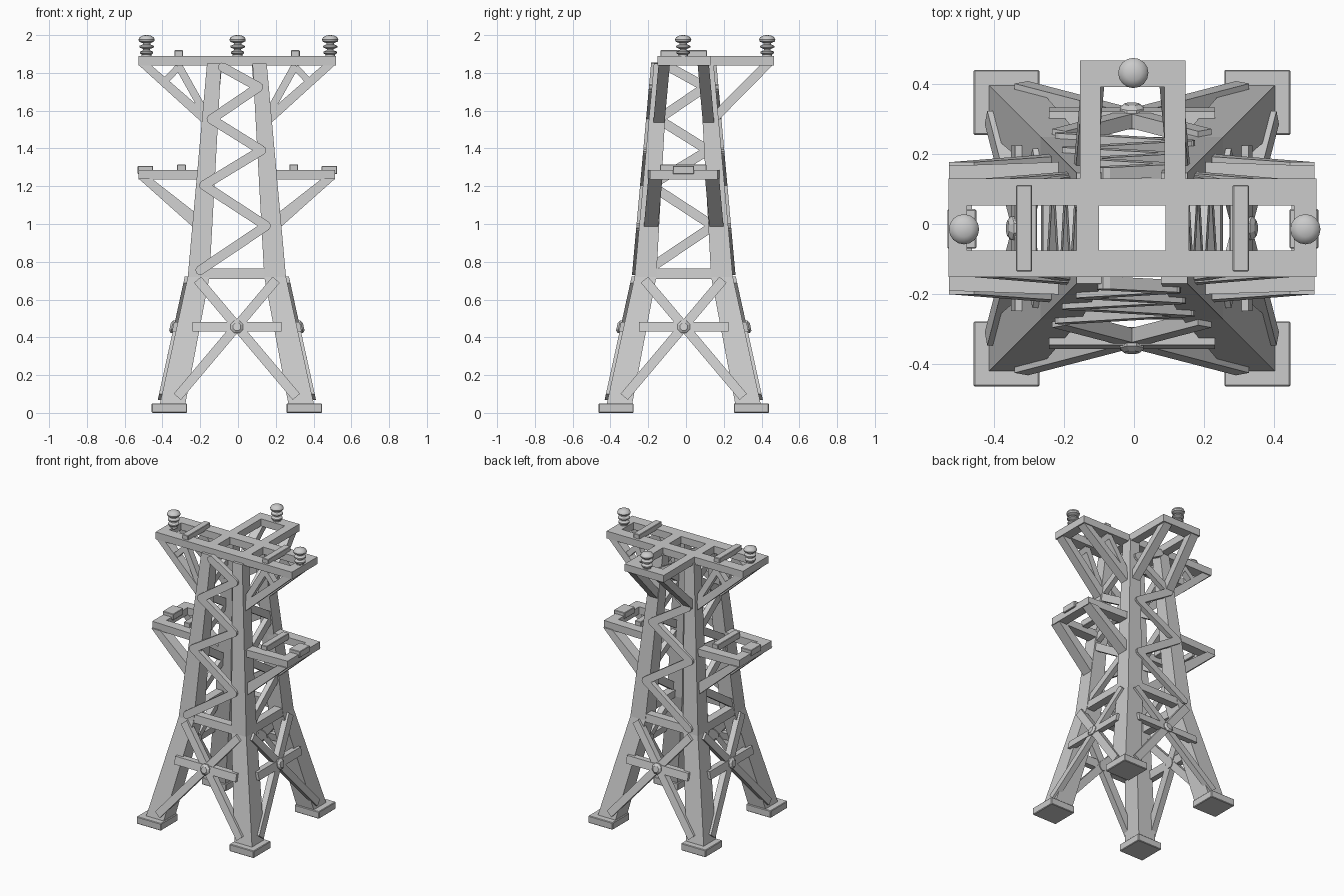
import bpy, bmesh, math

if "Cube" in bpy.data.objects:
    bpy.data.objects.remove(bpy.data.objects["Cube"])

CX, CY = -0.006, -0.012          # tower axis
steel = bpy.data.materials.new("light_grey_steel")
steel.diffuse_color = (0.6, 0.6, 0.6, 1)
steel.use_nodes = True
steel.node_tree.nodes["Principled BSDF"].inputs["Base Color"].default_value = steel.diffuse_color


def half(z):
    """Half width of the tower at height z."""
    if z < 0.72:
        return 0.407 + (0.26 - 0.407) * (z - 0.05) / 0.67
    return 0.26 + (0.157 - 0.26) * (z - 0.72) / 1.14


def loft(bm, *rings):
    rows = [[bm.verts.new(p) for p in r] for r in rings]
    n = len(rows[0])
    bm.faces.new(rows[0])
    bm.faces.new(rows[-1])
    for a, b in zip(rows, rows[1:]):
        for i in range(n):
            bm.faces.new((a[i], a[(i + 1) % n], b[(i + 1) % n], b[i]))


def box(bm, x0, x1, y0, y1, z0, z1):
    loft(bm, *[[(x0, y0, z), (x1, y0, z), (x1, y1, z), (x0, y1, z)] for z in (z0, z1)])


def finish(name, bm, bevel=0):
    bmesh.ops.recalc_face_normals(bm, faces=bm.faces)
    me = bpy.data.meshes.new(name)
    bm.to_mesh(me)
    bm.free()
    me.materials.append(steel)
    ob = bpy.data.objects.new(name, me)
    bpy.context.collection.objects.link(ob)
    if bevel:
        m = ob.modifiers.new("bevel", 'BEVEL')
        m.width, m.segments = bevel, 1
    return ob


def on_side(side, a, z, d):
    """Point on a leaning tower side: a across, z up, d outward."""
    r = half(z) + d
    x, y = {"front": (a, -r), "back": (a, r), "right": (r, a), "left": (-r, a)}[side]
    return (CX + x, CY + y, z)


def plate(bm, side, poly, d0, d1):
    loft(bm, *[[on_side(side, a, z, d) for a, z in poly] for d in (d0, d1)])


def strip(p, q, w, round_end):
    """Flat bar outline from p to q."""
    t = math.atan2(q[1] - p[1], q[0] - p[0])
    angs = (-90, -45, 0, 45, 90) if round_end else (-90, 90)
    out = []
    for c, base in ((q, t), (p, t + math.pi)):
        out += [(c[0] + w / 2 * math.cos(base + math.radians(k)),
                 c[1] + w / 2 * math.sin(base + math.radians(k))) for k in angs]
    return out


SIDES = ("front", "back", "right", "left")

# feet
bm = bmesh.new()
for sx in (-1, 1):
    for sy in (-1, 1):
        x, y = CX + sx * 0.357, CY + sy * 0.358
        box(bm, x - 0.094, x + 0.094, y - 0.093, y + 0.093, 0, 0.05)
finish("feet", bm, 0.004)

# corner legs
bm = bmesh.new()
for sx in (-1, 1):
    for sy in (-1, 1):
        rings = []
        for z, w in ((0.04, 0.135), (0.72, 0.115), (1.85, 0.075)):
            o = half(z)
            i = o - w
            rings.append([(CX + sx * u, CY + sy * v, z)
                          for u, v in ((o, o), (i, o), (i, i), (o, i))])
        loft(bm, *rings)
finish("legs", bm)

# waist beams, cross braces and hubs on every side
beams, braces, hubs = bmesh.new(), bmesh.new(), bmesh.new()
for s in SIDES:
    plate(beams, s, [(-0.17, 0.71), (0.17, 0.71), (0.17, 0.765), (-0.17, 0.765)], -0.06, -0.003)
    for m in (-1, 1):
        plate(braces, s, strip((-0.315 * m, 0.085), (0.208 * m, 0.705), 0.05, False), -0.025, 0.016)
    plate(braces, s, [(-0.236, 0.43), (0.236, 0.43), (0.236, 0.482), (-0.236, 0.482)], -0.02, 0.02)
    ring = [(math.cos(k * math.pi / 4 + math.pi / 8), math.sin(k * math.pi / 4 + math.pi / 8)) for k in range(8)]
    loft(hubs, *[[on_side(s, r * c, 0.456 + r * v, d) for c, v in ring]
                 for r, d in ((0.036, -0.03), (0.036, 0.025), (0.022, 0.036))])
finish("waist_beams", beams)
finish("cross_braces", braces)
finish("brace_hubs", hubs)

# zigzag lattice, proud on front and back, set in on the sides
path = [(-0.075, 1.83), (0.115, 1.725), (-0.135, 1.555), (0.13, 1.39),
        (-0.175, 1.205), (0.155, 0.99), (-0.195, 0.755)]
for s in SIDES:
    bm = bmesh.new()
    d0, d1 = (-0.02, 0.015) if s in ("front", "back") else (-0.045, -0.01)
    for p, q in zip(path, path[1:]):
        plate(bm, s, strip(p, q, 0.05, True), d0, d1)
    finish(s + "_zigzag", bm)

# top crossbar frame with back arm
bm = bmesh.new()
Z0, Z1 = 1.84, 1.89
for y0, y1 in ((-0.151, -0.075), (0.053, 0.129)):
    box(bm, -0.528, 0.52, y0, y1, Z0, Z1)
for x0, x1 in ((-0.528, -0.475), (-0.164, -0.1), (0.09, 0.156), (0.455, 0.52)):
    box(bm, x0, x1, -0.08, 0.06, Z0, Z1)
for x0, x1 in ((-0.154, -0.096), (0.087, 0.146)):
    box(bm, x0, x1, 0.12, 0.465, Z0, Z1)
box(bm, -0.1, 0.09, 0.39, 0.465, Z0, Z1)
finish("top_crossbar", bm)

# top arm struts
bm = bmesh.new()


def strut(sx, sy, poly, inset, thick):
    rings = [[(CX + sx * x, CY + sy * (half(z) - k), z) for x, z in poly]
             for k in (inset, inset + thick)]
    loft(bm, *rings)


for sx in (-1, 1):
    for sy in (-1, 1):
        strut(sx, sy, [(0.52, 1.842), (0.455, 1.842), (0.16, 1.585), (0.16, 1.515)], 0.025, 0.06)
        strut(sx, sy, strip((0.31, 1.84), (0.17, 1.59), 0.04, False), 0.03, 0.045)
        strut(sx, sy, strip((0.31, 1.83), (0.40, 1.735), 0.035, False), 0.03, 0.045)
    # struts below the back arm
    poly = [(0.472, 1.842), (0.405, 1.842), (0.15, 1.585), (0.15, 1.515)]
    loft(bm, *[[(CX + sx * (half(z) - k), CY + y, z) for y, z in poly] for k in (0.02, 0.08)])
finish("top_arm_struts", bm)

# lower arms with struts
bm = bmesh.new()
for sx in (-1, 1):
    for sy in (-1, 1):
        strut(sx, sy, [(0.52, 1.24), (0.45, 1.24), (0.2, 1.045), (0.2, 0.955)], 0.025, 0.075)
        rail = [(0.52, 0.178), (0.52, 0.115), (0.16, 0.115), (0.16, 0.19)]
        loft(bm, *[[(CX + sx * x, CY + sy * y, z) for x, y in rail] for z in (1.235, 1.285)])
    a, b = sorted((CX + sx * 0.455, CX + sx * 0.52))
    box(bm, a, b, CY - 0.13, CY + 0.13, 1.235, 1.285)
finish("lower_arms", bm)

# small bars and end blocks on the arms
bm = bmesh.new()
for x in (-0.313, 0.304):
    box(bm, x - 0.023, x + 0.023, -0.135, 0.111, 1.88, 1.92)
for x in (-0.299, 0.295):
    box(bm, x - 0.023, x + 0.023, -0.137, 0.108, 1.27, 1.315)
for x in (-0.49, 0.484):
    box(bm, x - 0.041, x + 0.041, -0.07, 0.042, 1.265, 1.308)
finish("arm_bars", bm, 0.003)

# insulators: stacked discs with a domed cap
prof = [(0.026, 1.88), (0.026, 1.897), (0.035, 1.904), (0.035, 1.912), (0.018, 1.92),
        (0.018, 1.926), (0.038, 1.935), (0.038, 1.943), (0.02, 1.951), (0.02, 1.957),
        (0.04, 1.966), (0.043, 1.976), (0.037, 1.989), (0.022, 1.997), (0.006, 2.0)]
for name, x, y in (("left_insulator", -0.484, -0.015), ("right_insulator", 0.488, -0.015),
                   ("back_insulator", -0.002, 0.43)):
    bm = bmesh.new()
    loft(bm, *[[(x + r * math.cos(k * math.pi / 8), y + r * math.sin(k * math.pi / 8), z)
                for k in range(16)] for r, z in prof])
    ob = finish(name, bm)
    bpy.ops.object.select_all(action='DESELECT')
    ob.select_set(True)
    bpy.context.view_layer.objects.active = ob
    bpy.ops.object.shade_smooth_by_angle(angle=math.radians(40))
